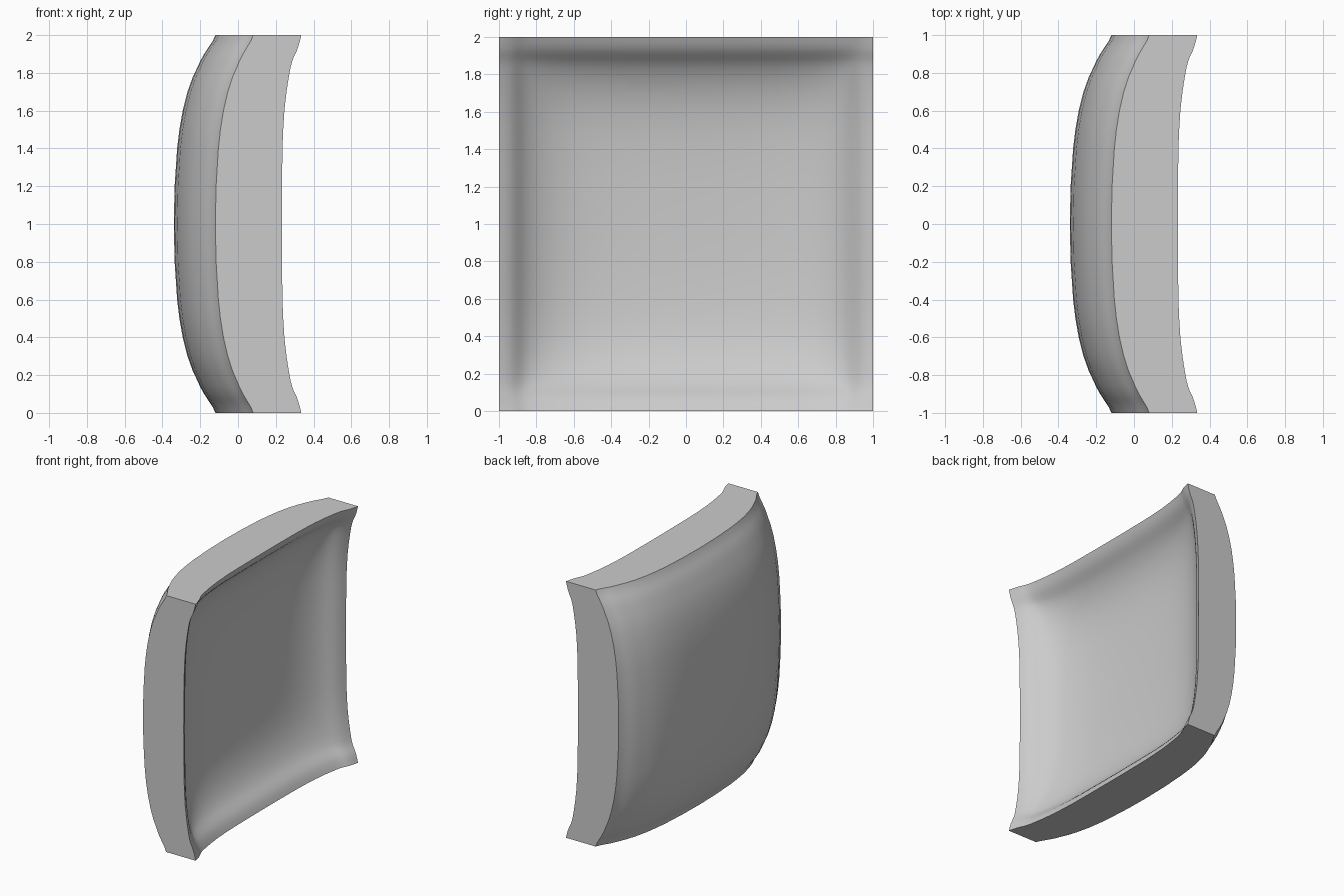
import bpy
import bmesh

cube = bpy.data.objects.get("Cube")
if cube:
    bpy.data.objects.remove(cube, do_unlink=True)

# Distance from the rim, then the outer bulge, inner bulge and inner hollow (0 to 1)
PROFILE = [
    (0.00, 0.00, 0.00, 0.00), (0.03, 0.06, 0.07, 0.04), (0.06, 0.15, 0.15, 0.10),
    (0.08, 0.21, 0.22, 0.16), (0.10, 0.27, 0.31, 0.23), (0.12, 0.32, 0.40, 0.31),
    (0.14, 0.37, 0.47, 0.39), (0.17, 0.43, 0.55, 0.49), (0.22, 0.54, 0.64, 0.63),
    (0.30, 0.67, 0.76, 0.77), (0.40, 0.785, 0.87, 0.87), (0.50, 0.865, 0.93, 0.92),
    (0.60, 0.92, 0.97, 0.96), (0.80, 0.98, 0.99, 0.99), (1.00, 1.00, 1.00, 1.00),
]
OUTER, INNER, HOLLOW = 1, 2, 3
# Full span from one rim to the other
SPAN = [(row[0] - 1, *row[1:]) for row in PROFILE]
SPAN += [(-row[0], *row[1:]) for row in reversed(SPAN[:-1])]


def material(name, colour):
    mat = bpy.data.materials.new(name)
    mat.use_nodes = True
    mat.diffuse_color = colour
    mat.node_tree.nodes["Principled BSDF"].inputs["Base Color"].default_value = colour
    return mat


def blend(a, b):
    """Zero on the rim, one in the middle, with walls that run into the corners."""
    return a * b / max(a + b - a * b, 1e-6)


def skin(bm, rim_x, edge, edge_depth, middle, middle_depth):
    """Make one sheet, bowed along its edges and deeper in the middle."""
    rows = [[bm.verts.new((rim_x - edge_depth * (v[edge] + u[edge])
                           - middle_depth * blend(v[middle], u[middle]),
                           u[0], v[0] + 1))
             for u in SPAN] for v in SPAN]
    for low, high in zip(rows, rows[1:]):
        for i in range(len(SPAN) - 1):
            bm.faces.new((low[i], low[i + 1], high[i + 1], high[i]))
    return rows


def rim(rows):
    """Vertices around the border of a sheet, in order."""
    right = [r[-1] for r in rows[1:-1]]
    left = [r[0] for r in rows[1:-1]]
    return rows[0] + right + rows[-1][::-1] + left[::-1]


# Curved panel: convex outer skin, hollowed inner skin and flat edges
bm = bmesh.new()
outer = rim(skin(bm, 0.08, OUTER, 0.20, OUTER, 0.02))
inner = rim(skin(bm, 0.335, INNER, 0.103, HOLLOW, 0.155))
for i in range(len(outer)):
    j = (i + 1) % len(outer)
    bm.faces.new((outer[i], outer[j], inner[j], inner[i]))
bmesh.ops.recalc_face_normals(bm, faces=bm.faces)

mesh = bpy.data.meshes.new("curved_panel")
bm.to_mesh(mesh)
bm.free()
panel = bpy.data.objects.new("curved_panel", mesh)
bpy.context.collection.objects.link(panel)
mesh.materials.append(material("light_grey", (0.6, 0.6, 0.6, 1)))

# Smooth skins with crisp borders
bpy.ops.object.select_all(action="DESELECT")
panel.select_set(True)
bpy.context.view_layer.objects.active = panel
bpy.ops.object.shade_smooth_by_angle()
